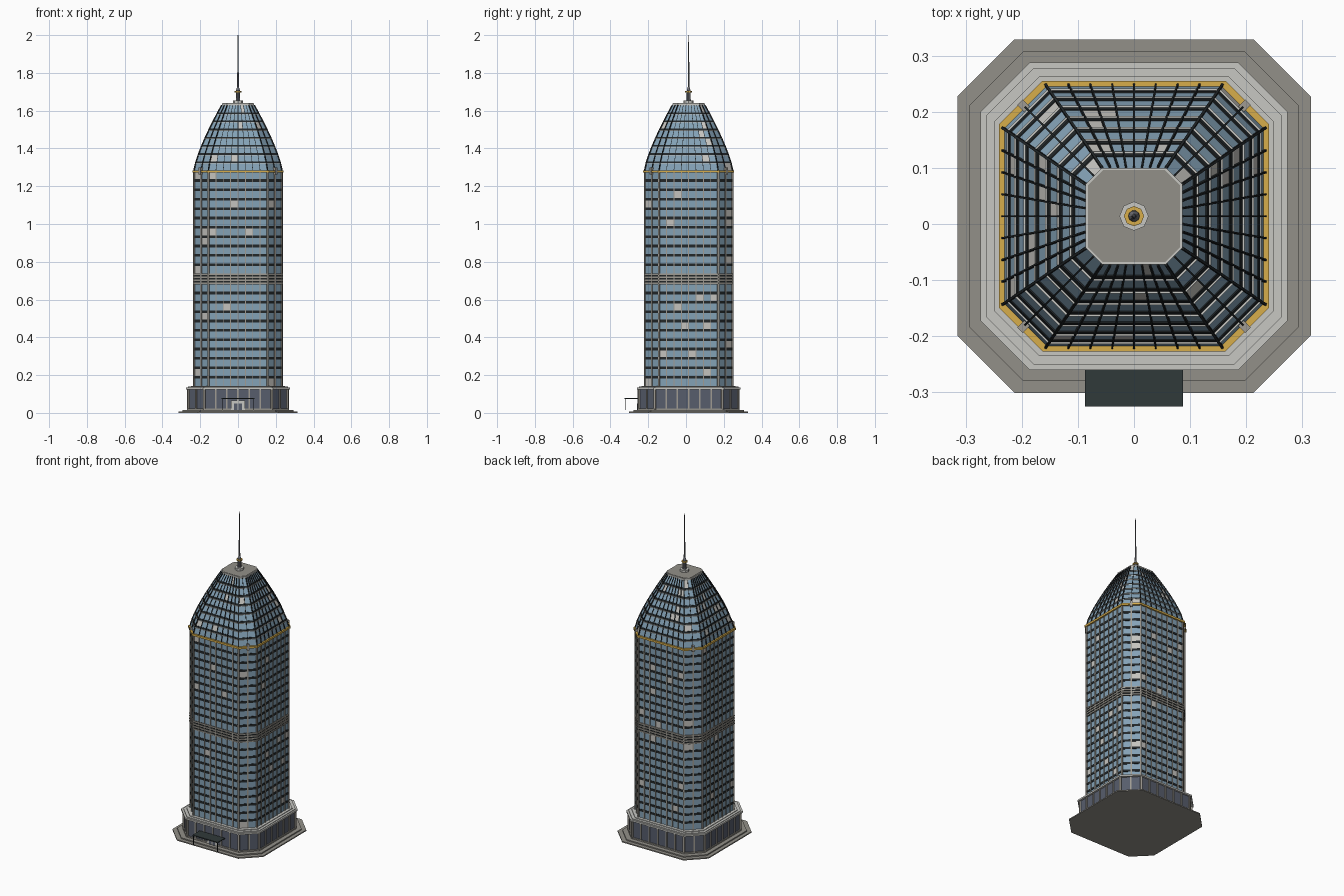
import bpy, bmesh, math, random
from mathutils import Vector

random.seed(7)
if "Cube" in bpy.data.objects:
    bpy.data.objects.remove(bpy.data.objects["Cube"])

CY = 0.014  # tower axis sits slightly behind the origin


def material(name, rgb):
    m = bpy.data.materials.new(name)
    m.use_nodes = True
    m.diffuse_color = (*rgb, 1)
    m.node_tree.nodes["Principled BSDF"].inputs["Base Color"].default_value = (*rgb, 1)
    return m


GLASS = material("blue glass", (0.23, 0.36, 0.47))
PANE = material("lit pane", (0.56, 0.55, 0.52))
DARK = material("dark frame", (0.016, 0.02, 0.022))
TAN = material("tan mullion", (0.35, 0.33, 0.29))
GREY = material("grey stone", (0.29, 0.28, 0.25))
LIGHT = material("light stone", (0.57, 0.57, 0.54))
SLATE = material("slate glass", (0.095, 0.11, 0.15))
GOLD = material("gold trim", (0.68, 0.42, 0.07))
CANOPY = material("canopy green", (0.03, 0.041, 0.042))
STEEL = material("mast steel", (0.16, 0.165, 0.185))


def finish(name, bm, *mats):
    bmesh.ops.recalc_face_normals(bm, faces=bm.faces)
    me = bpy.data.meshes.new(name)
    bm.to_mesh(me)
    bm.free()
    for m in mats:
        me.materials.append(m)
    ob = bpy.data.objects.new(name, me)
    bpy.context.collection.objects.link(ob)
    return ob


def ring(a, c, z, long_bays=1, cut_bays=1):
    """Chamfered square: list of (point, outward direction, place)."""
    b = a - c
    v = [(-b, -a), (b, -a), (a, -b), (a, b), (b, a), (-b, a), (-a, b), (-a, -b)]
    out = []
    for i in range(8):
        p, q = Vector(v[i]), Vector(v[(i + 1) % 8])
        n = cut_bays if i % 2 else long_bays
        for j in range(n):
            ang = math.radians(-90 + 45 * i - (0 if j else 22.5))
            place = "corner" if j == 0 else ("cut" if i % 2 else "long")
            xy = p.lerp(q, j / n)
            out.append((Vector((xy.x, xy.y + CY, z)),
                        Vector((math.cos(ang), math.sin(ang), 0)), place))
    return out


def slabs(name, stacks, mat):
    """Solid octagonal slabs, each a list of (half width, chamfer, z)."""
    bm = bmesh.new()
    for stack in stacks:
        rows = [[bm.verts.new(p) for p, _, _ in ring(*s)] for s in stack]
        for lo, hi in zip(rows, rows[1:]):
            for i in range(8):
                k = (i + 1) % 8
                bm.faces.new((lo[i], lo[k], hi[k], hi[i]))
        bm.faces.new(rows[0][::-1])
        bm.faces.new(rows[-1])
    return finish(name, bm, mat)


def glazing(name, levels, bays, chance):
    """Paned glass skin with a few lighter panes."""
    bm = bmesh.new()
    rows = [[bm.verts.new(p) for p, _, _ in ring(*lv, *bays)] for lv in levels]
    for lo, hi in zip(rows, rows[1:]):
        for i in range(len(lo)):
            k = (i + 1) % len(lo)
            f = bm.faces.new((lo[i], lo[k], hi[k], hi[i]))
            f.material_index = int(random.random() < chance)
    return finish(name, bm, GLASS, PANE)


def beam(bm, p, q, out, w, d):
    """Box bar from p to q, width w, standing d proud along out."""
    side = (q - p).cross(out).normalized() * w / 2
    ends = [[bm.verts.new(e + s * side + o * out) for s, o in
             ((-1, -d), (1, -d), (1, d), (-1, d))] for e in (p, q)]
    for i in range(4):
        k = (i + 1) % 4
        bm.faces.new((ends[0][i], ends[0][k], ends[1][k], ends[1][i]))
    bm.faces.new(ends[0][::-1])
    bm.faces.new(ends[1])


def posts(name, low, high, bays, widths, d, mat):
    """Upright bars at each bay line, width chosen by place."""
    bm = bmesh.new()
    for (p, n, place), (q, _, _) in zip(ring(*low, *bays), ring(*high, *bays)):
        if widths.get(place):
            beam(bm, p, q, n, widths[place], d)
    return finish(name, bm, mat)


def box(name, x, y, z, mat):
    bm = bmesh.new()
    mid = (y[0] + y[1]) / 2
    beam(bm, Vector(((x[0] + x[1]) / 2, mid, z[0])), Vector(((x[0] + x[1]) / 2, mid, z[1])),
         Vector((0, 1, 0)), x[1] - x[0], (y[1] - y[0]) / 2)
    return finish(name, bm, mat)


def lathe(name, profile, sides, mat):
    """Stacked round part from (radius, z) points."""
    bm = bmesh.new()
    rows = [[bm.verts.new((r * math.cos(math.tau * i / sides),
                           CY + r * math.sin(math.tau * i / sides), z))
             for i in range(sides)] for r, z in profile]
    for lo, hi in zip(rows, rows[1:]):
        for i in range(sides):
            k = (i + 1) % sides
            bm.faces.new((lo[i], lo[k], hi[k], hi[i]))
    bm.faces.new(rows[0][::-1])
    bm.faces.new(rows[-1])
    return finish(name, bm, mat)


def flat(a, c, z0, z1):
    return [(a, c, z0), (a, c, z1)]


# Stepped plinth
slabs("plinth", [flat(0.315, 0.102, 0, 0.007), flat(0.293, 0.095, 0.007, 0.014)], GREY)

# Podium: glass walls, stone columns, base course and parapet
slabs("podium_glass", [flat(0.262, 0.084, 0.014, 0.13)], SLATE)
slabs("podium_base_course", [flat(0.268, 0.086, 0.014, 0.022)], GREY)
posts("podium_columns", (0.262, 0.084, 0.014), (0.262, 0.084, 0.13), (6, 2),
      {"corner": 0.012, "long": 0.008, "cut": 0.008}, 0.006, TAN)
slabs("podium_parapet", [flat(0.274, 0.088, 0.125, 0.135), flat(0.264, 0.085, 0.135, 0.139),
                         flat(0.249, 0.08, 0.139, 0.143)], LIGHT)

# Entrance doors and canopy
front = CY - 0.27
box("entrance_frame", (-0.036, 0.036), (front, front + 0.02), (0.014, 0.066), LIGHT)
for s in (-1, 1):
    box("entrance_door", sorted((s * 0.003, s * 0.02)), (front - 0.003, front + 0.01),
        (0.014, 0.05), SLATE)
    box("canopy_post", (s * 0.083 - 0.0015, s * 0.083 + 0.0015), (-0.323, -0.32),
        (0.014, 0.073), DARK)
box("canopy", (-0.087, 0.087), (-0.325, -0.255), (0.073, 0.079), CANOPY)

# Tower shaft: two runs of floors around a plant level
BAYS = (8, 2)
A, C = 0.231, 0.075
FLOORS, STEP = 11, 0.0495
lower = [0.14 + STEP * i for i in range(FLOORS + 1)]
upper = [0.735 + STEP * i for i in range(FLOORS + 1)]
glazing("tower_glass", [(A, C, z) for z in lower + upper], BAYS, 0.04)
slabs("floor_bands", [flat(A + 0.002, C + 0.001, z - 0.007, z + 0.007)
                      for z in lower[1:-1] + upper[1:-1]], DARK)
slabs("plant_level", [flat(A + 0.002, C + 0.001, 0.68, 0.738)], DARK)
slabs("plant_louvres", [flat(A + 0.006, C + 0.003, z, z + 0.007)
                        for z in (0.683, 0.699, 0.715, 0.731)], TAN)
posts("tower_mullions", (A, C, 0.14), (A, C, 1.274), BAYS,
      {"corner": 0.009, "long": 0.005, "cut": 0.008}, 0.005, TAN)
slabs("gold_cornice", [flat(0.241, 0.078, 1.272, 1.284)], GOLD)
posts("cornice_brackets", (0.234, 0.076, 1.262), (0.234, 0.076, 1.298), BAYS,
      {"cut": 0.014}, 0.01, TAN)

# Tapering crown
ROWS = 8


def crown(t, grow=0.0):
    e = t ** 1.3
    return (0.231 - 0.147 * e + grow, 0.075 - 0.047 * e + grow * 0.586, 1.284 + 0.346 * t)


def ledge(t):
    a, c, z = crown(t, 0.005)
    return flat(a, c, z - 0.003, z)


steps = [i / ROWS for i in range(ROWS + 1)]
glazing("crown_glass", [crown(t) for t in steps], BAYS, 0.06)
slabs("crown_bands", [[crown(t - 0.012, 0.002), crown(t + 0.012, 0.002)]
                      for t in steps[1:-1]], DARK)
slabs("crown_ledges", [ledge(t - 0.015) for t in steps[1:-1]], LIGHT)
bm = bmesh.new()
for t, u in zip(steps, steps[1:]):
    for (p, n, place), (q, _, _) in zip(ring(*crown(t), *BAYS), ring(*crown(u), *BAYS)):
        beam(bm, p, q, n, 0.0045 if place == "corner" else 0.003, 0.0055)
finish("crown_ribs", bm, DARK)

# Roof cap
slabs("roof_parapet", [flat(0.086, 0.029, 1.622, 1.638)], LIGHT)
slabs("roof_deck", [flat(0.082, 0.027, 1.63, 1.64)], GREY)

# Mast with gold collar
lathe("mast_base", [(0.026, 1.638), (0.026, 1.654)], 8, LIGHT)
lathe("mast", [(0.012, 1.65), (0.01, 1.71), (0.005, 1.725), (0.004, 1.8), (0.0018, 2.0)], 10, STEEL)
lathe("mast_collar", [(0.018, 1.697), (0.018, 1.704)], 8, GOLD)
